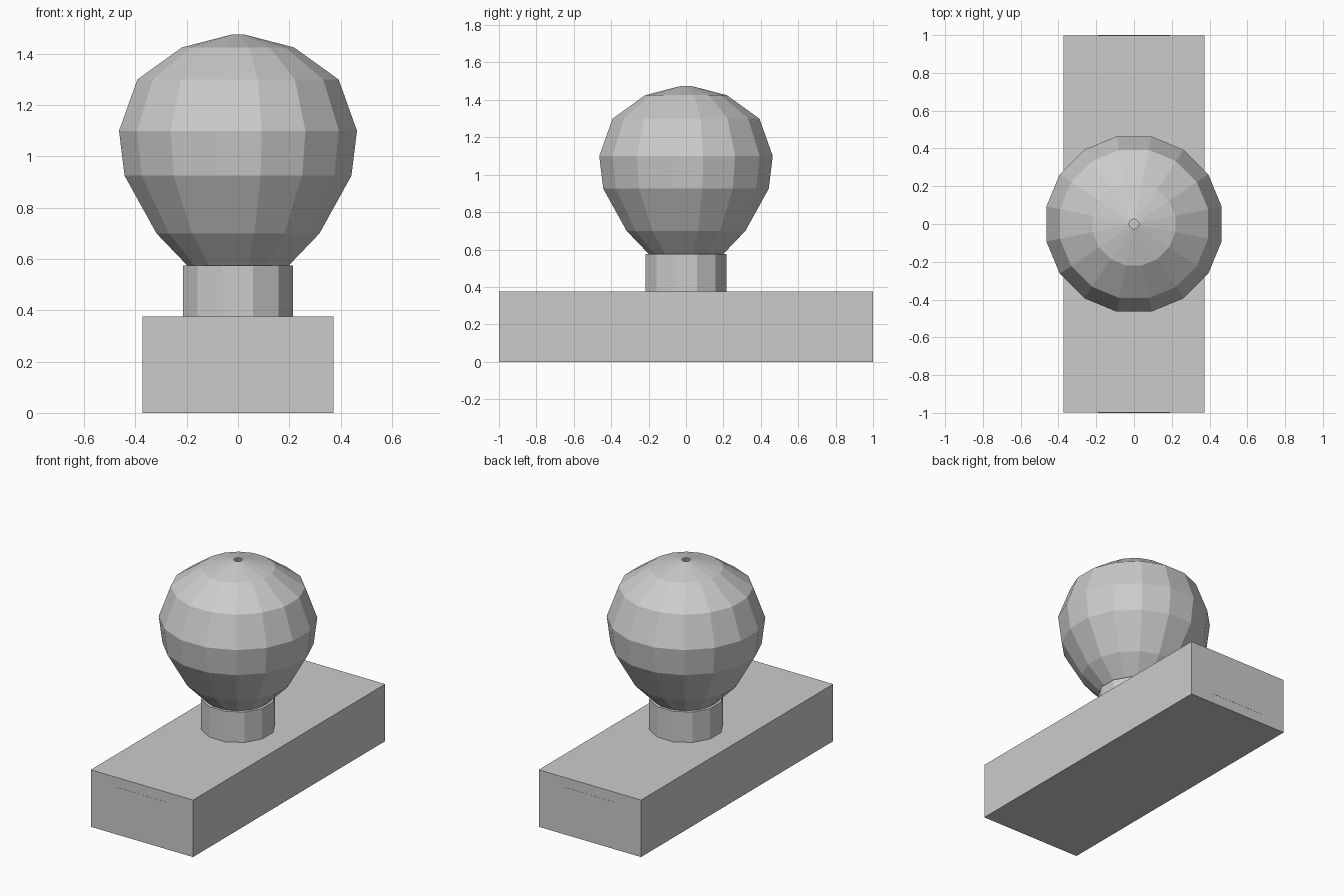
import bpy, bmesh, math

if "Cube" in bpy.data.objects:
    bpy.data.objects.remove(bpy.data.objects["Cube"])


def make_object(name, bm):
    bmesh.ops.recalc_face_normals(bm, faces=bm.faces)
    mesh = bpy.data.meshes.new(name)
    bm.to_mesh(mesh)
    bm.free()
    obj = bpy.data.objects.new(name, mesh)
    bpy.context.collection.objects.link(obj)
    return obj


def box(name, size, centre):
    bm = bmesh.new()
    bmesh.ops.create_cube(bm, size=1)
    bmesh.ops.scale(bm, vec=size, verts=bm.verts)
    bmesh.ops.translate(bm, vec=centre, verts=bm.verts)
    return make_object(name, bm)


def lathe(name, profile, sides, capped):
    """Faceted turning of (radius, z) points, with flats facing the axes."""
    bm = bmesh.new()
    rings = []
    for r, z in profile:
        angles = [(i + 0.5) * math.tau / sides for i in range(sides)]
        rings.append([bm.verts.new((r * math.cos(a), r * math.sin(a), z)) for a in angles])
    for low, high in zip(rings, rings[1:]):
        for i in range(sides):
            j = (i + 1) % sides
            bm.faces.new((low[i], low[j], high[j], high[i]))
    if capped:
        bm.faces.new(rings[0][::-1])
        bm.faces.new(rings[-1])
    return make_object(name, bm)


# Long rectangular base block
box("base", (0.745, 1.998, 0.375), (0, 0, 0.1875))

# Very thin raised plates on both ends of the base
for name, side in (("front_plate", -1), ("back_plate", 1)):
    box(name, (0.38, 0.01, 0.245), (0, side * 0.995, 0.1875))

# Twelve-sided neck
lathe("neck", [(0.223, 0.375), (0.223, 0.575)], 12, True)

# Sixteen-sided bulbous globe with a tiny opening at the top
lathe("globe", [(0.202, 0.575), (0.324, 0.70), (0.451, 0.925), (0.473, 1.10),
                (0.400, 1.30), (0.223, 1.425), (0.026, 1.475)], 16, False)
